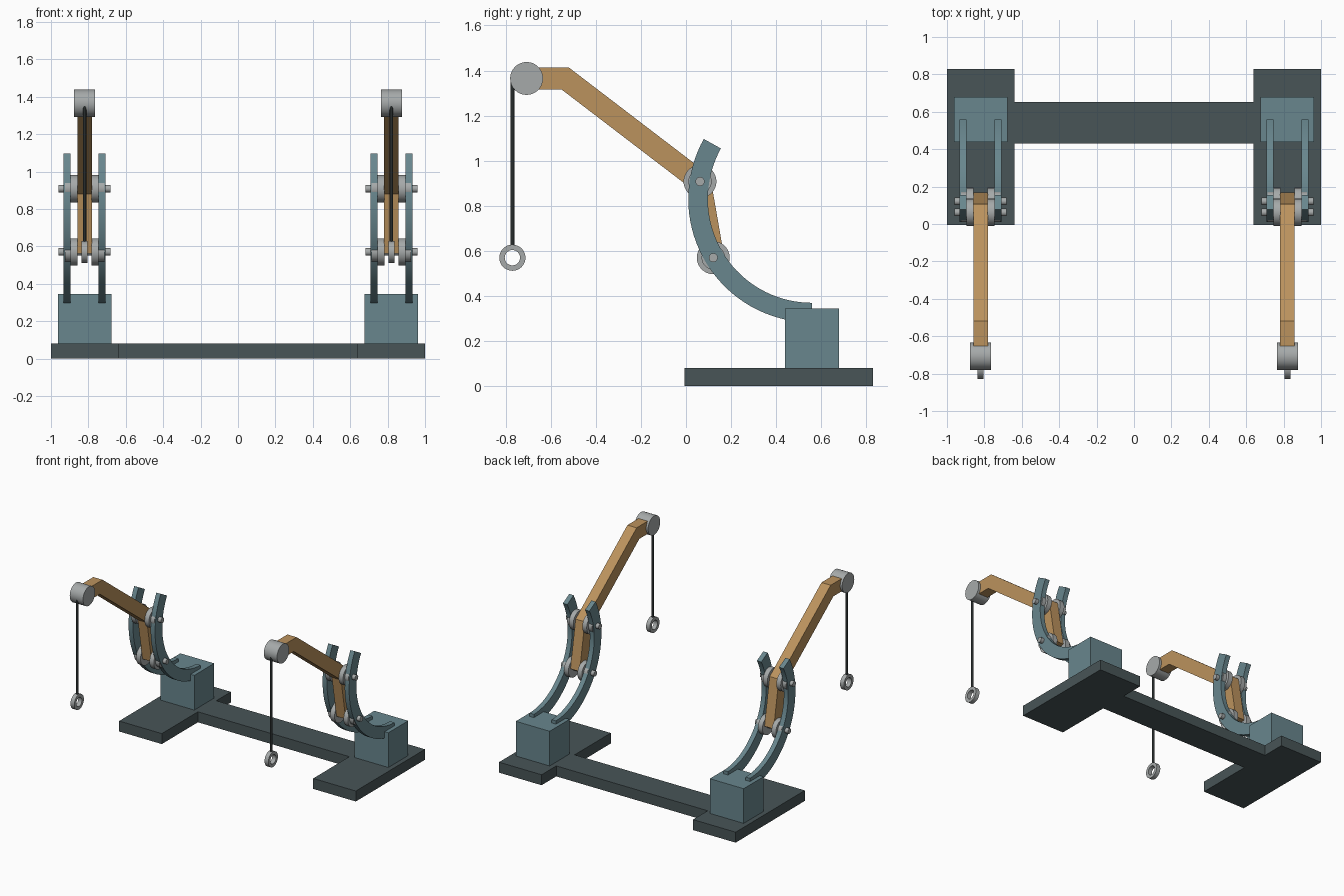
import bpy, bmesh, math
from mathutils import Matrix, Vector

if "Cube" in bpy.data.objects:
    bpy.data.objects.remove(bpy.data.objects["Cube"])


def mat(name, c):
    m = bpy.data.materials.new(name)
    m.diffuse_color = (*c, 1)
    m.use_nodes = True
    m.node_tree.nodes["Principled BSDF"].inputs["Base Color"].default_value = m.diffuse_color
    return m


DARK = mat("dark_slate", (0.065, 0.09, 0.095))
TEAL = mat("teal", (0.14, 0.24, 0.27))
TAN = mat("tan", (0.50, 0.29, 0.11))
GREY = mat("light_grey", (0.38, 0.40, 0.40))
BLACK = mat("cable_black", (0.02, 0.025, 0.025))


def finish(bm, name, material, smooth=False):
    bmesh.ops.recalc_face_normals(bm, faces=bm.faces)
    me = bpy.data.meshes.new(name)
    bm.to_mesh(me)
    bm.free()
    ob = bpy.data.objects.new(name, me)
    bpy.context.collection.objects.link(ob)
    me.materials.append(material)
    if smooth:
        bpy.ops.object.select_all(action='DESELECT')
        ob.select_set(True)
        bpy.context.view_layer.objects.active = ob
        bpy.ops.object.shade_smooth_by_angle(angle=math.radians(35))
    return ob


def box(name, x0, x1, y0, y1, z0, z1, material):
    bm = bmesh.new()
    m = Matrix.Translation(((x0 + x1) / 2, (y0 + y1) / 2, (z0 + z1) / 2))
    bmesh.ops.create_cube(bm, size=1, matrix=m @ Matrix.Diagonal((x1 - x0, y1 - y0, z1 - z0, 1)))
    return finish(bm, name, material)


def cyl(name, a, b, r, material, n=32):
    a, b = Vector(a), Vector(b)
    rot = (b - a).to_track_quat('Z', 'Y').to_matrix().to_4x4()
    bm = bmesh.new()
    bmesh.ops.create_cone(bm, cap_ends=True, segments=n, radius1=r, radius2=r,
                          depth=(b - a).length, matrix=Matrix.Translation((a + b) / 2) @ rot)
    return finish(bm, name, material, True)


def band(name, left, right, x0, x1, material, closed=False, smooth=False):
    """Strip between two yz outlines, given thickness along x."""
    bm = bmesh.new()
    rings = [[bm.verts.new((x, *p)) for x, p in ((x0, l), (x1, l), (x1, r), (x0, r))]
             for l, r in zip(left, right)]
    for a, b in zip(rings, rings[1:] + rings[:1] if closed else rings[1:]):
        for k in range(4):
            j = (k + 1) % 4
            bm.faces.new((a[k], a[j], b[j], b[k]))
    if not closed:
        bm.faces.new(rings[0])
        bm.faces.new(rings[-1])
    return finish(bm, name, material, smooth)


def arc(cy, cz, r, a0, a1, n):
    return [(cy + r * math.cos(a0 + (a1 - a0) * i / n),
             cz + r * math.sin(a0 + (a1 - a0) * i / n)) for i in range(n + 1)]


# connecting floor bar
box("cross_bar", -0.64, 0.64, 0.43, 0.652, 0, 0.08, DARK)

PULLEY = (-0.707, 1.365)
ROLLERS = {"upper": (0.062, 0.908), "lower": (0.121, 0.57)}
RING = (-0.77, 0.57)

for side, cx in (("left", -0.82), ("right", 0.82)):
    # foot and pedestal
    box(f"{side}_foot", cx - 0.18, cx + 0.18, -0.006, 0.829, 0, 0.08, DARK)
    box(f"{side}_pedestal", cx - 0.143, cx + 0.143, 0.439, 0.679, 0.08, 0.345, TEAL)

    # pair of curved rails
    a0, a1 = math.radians(151), math.radians(270)
    for tag, s in (("outer", -1), ("inner", 1)):
        band(f"{side}_{tag}_rail", arc(0.558, 0.831, 0.548, a0, a1, 36),
             arc(0.558, 0.831, 0.461, a0, a1, 36), cx + s * 0.075, cx + s * 0.112, TEAL, smooth=True)

    # bent lever arm, mitred at each bend
    path = [Vector(p) for p in (PULLEY, (-0.536, 1.365), ROLLERS["upper"], ROLLERS["lower"])]
    dirs = [(b - a).normalized() for a, b in zip(path, path[1:])]
    left, right = [], []
    for i, p in enumerate(path):
        d0, d1 = dirs[max(i - 1, 0)], dirs[min(i, len(dirs) - 1)]
        t = (d0 + d1).normalized()
        off = Vector((-t.y, t.x)) * 0.0485 / t.dot(d0)
        left.append(p + off)
        right.append(p - off)
    band(f"{side}_arm", left, right, cx - 0.039, cx + 0.039, TAN)

    # flanged rollers on through pins
    for tag, (y, z) in ROLLERS.items():
        cyl(f"{side}_{tag}_pin", (cx - 0.139, y, z), (cx + 0.139, y, z), 0.02, GREY, 20)
        for s in (-1, 1):
            cyl(f"{side}_{tag}_roller_flange", (cx + s * 0.038, y, z), (cx + s * 0.075, y, z), 0.073, GREY)
            cyl(f"{side}_{tag}_roller_tread", (cx + s * 0.075, y, z), (cx + s * 0.106, y, z), 0.052, GREY)

    # pulley, cable and hanging ring
    cyl(f"{side}_pulley", (cx - 0.056, *PULLEY), (cx + 0.056, *PULLEY), 0.073, GREY)
    cyl(f"{side}_cable", (cx, RING[0], 0.618), (cx, RING[0], 1.35), 0.009, BLACK, 12)
    full = 2 * math.pi
    band(f"{side}_ring", arc(*RING, 0.058, 0, full, 32)[:-1], arc(*RING, 0.034, 0, full, 32)[:-1],
         cx - 0.016, cx + 0.016, GREY, closed=True, smooth=True)
